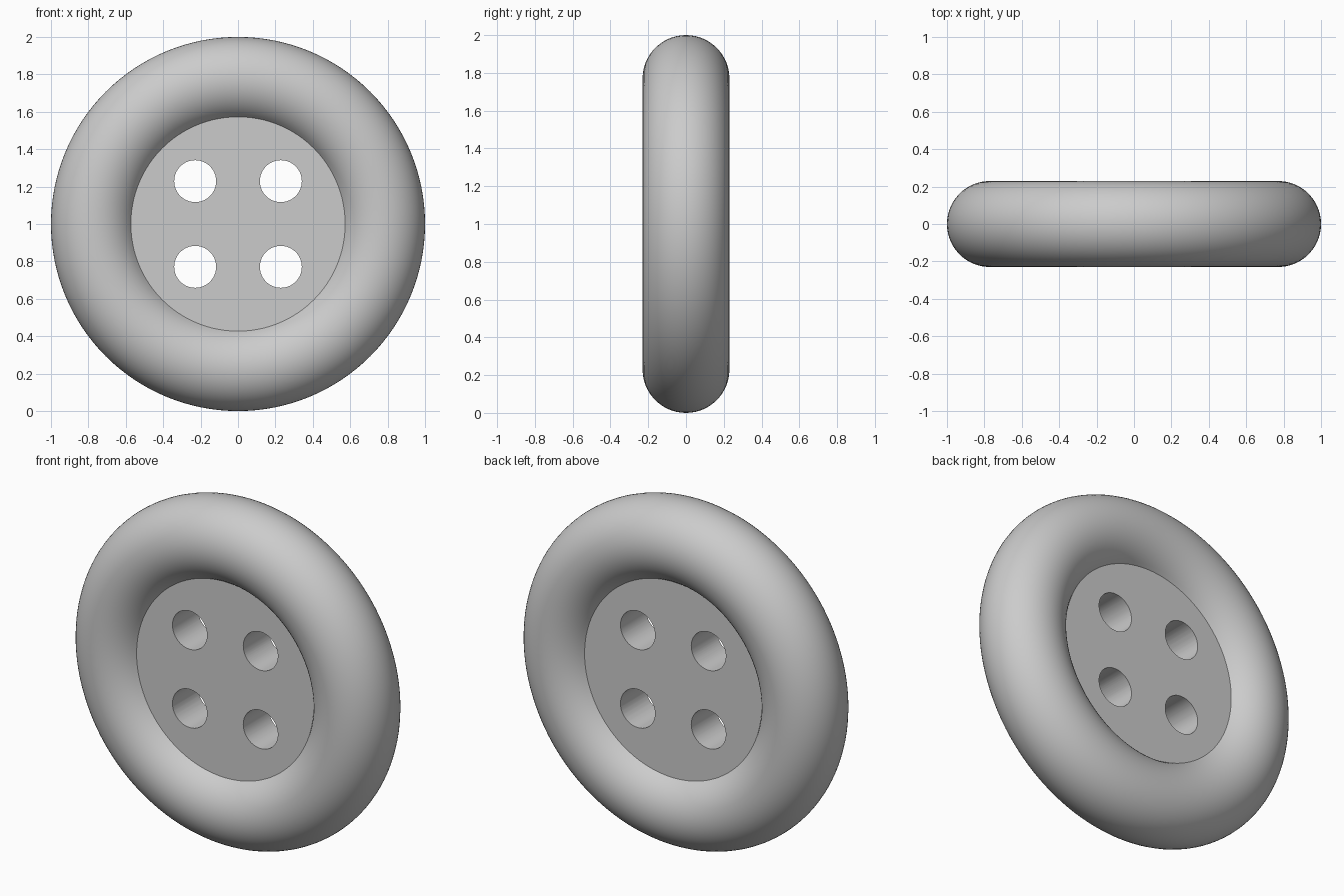
import bpy
import bmesh
from math import acos, cos, sin, pi
from mathutils import Matrix, Vector

cube = bpy.data.objects.get("Cube")
if cube:
    bpy.data.objects.remove(cube)

RING, TUBE = 0.77, 0.23          # rim centre-line radius and tube radius
PLATE = 0.573                    # visible radius of the flat centre
HOLE, SPACING = 0.112, 0.229     # hole radius and offset from the centre
MID = Vector((0, 0, 1))

grey = bpy.data.materials.new("grey")
grey.use_nodes = True
colour = (0.6, 0.6, 0.6, 1)
grey.diffuse_color = colour
grey.node_tree.nodes["Principled BSDF"].inputs["Base Color"].default_value = colour


def add_object(name, bm):
    bmesh.ops.recalc_face_normals(bm, faces=bm.faces)
    mesh = bpy.data.meshes.new(name)
    bm.to_mesh(mesh)
    bm.free()
    mesh.materials.append(grey)
    obj = bpy.data.objects.new(name, mesh)
    bpy.context.collection.objects.link(obj)
    return obj


# Button body: flat centre and round rim, lathed as one solid around y
bm = bmesh.new()
start = acos((PLATE - RING) / TUBE)
steps = 48
arc = [start - 2 * start * i / steps for i in range(steps + 1)]
rim = [(RING + TUBE * cos(a), TUBE * sin(a)) for a in arc]
depth = rim[0][1]
profile = [(0, depth)] + rim + [(0, -depth)]
verts = [bm.verts.new((r, y, 1)) for r, y in profile]
edges = [bm.edges.new(pair) for pair in zip(verts, verts[1:])]
bmesh.ops.spin(bm, geom=verts + edges, cent=MID, axis=(0, 1, 0),
               angle=2 * pi, steps=128)
bmesh.ops.remove_doubles(bm, verts=bm.verts, dist=0.0001)
button = add_object("button_body", bm)

# Four thread holes
bm = bmesh.new()
for x in (-SPACING, SPACING):
    for z in (-SPACING, SPACING):
        place = Matrix.Translation(MID + Vector((x, 0, z))) @ Matrix.Rotation(pi / 2, 4, "X")
        bmesh.ops.create_cone(bm, cap_ends=True, segments=64, radius1=HOLE,
                              radius2=HOLE, depth=1, matrix=place)
cutter = add_object("hole_cutter", bm)
cutter.hide_render = True

cut = button.modifiers.new("thread_holes", "BOOLEAN")
cut.operation = "DIFFERENCE"
cut.solver = "EXACT"
cut.object = cutter
bpy.ops.object.select_all(action="DESELECT")
button.select_set(True)
bpy.context.view_layer.objects.active = button
bpy.ops.object.modifier_apply(modifier=cut.name)
bpy.data.objects.remove(cutter)
bpy.ops.object.shade_smooth_by_angle(angle=pi / 6)
